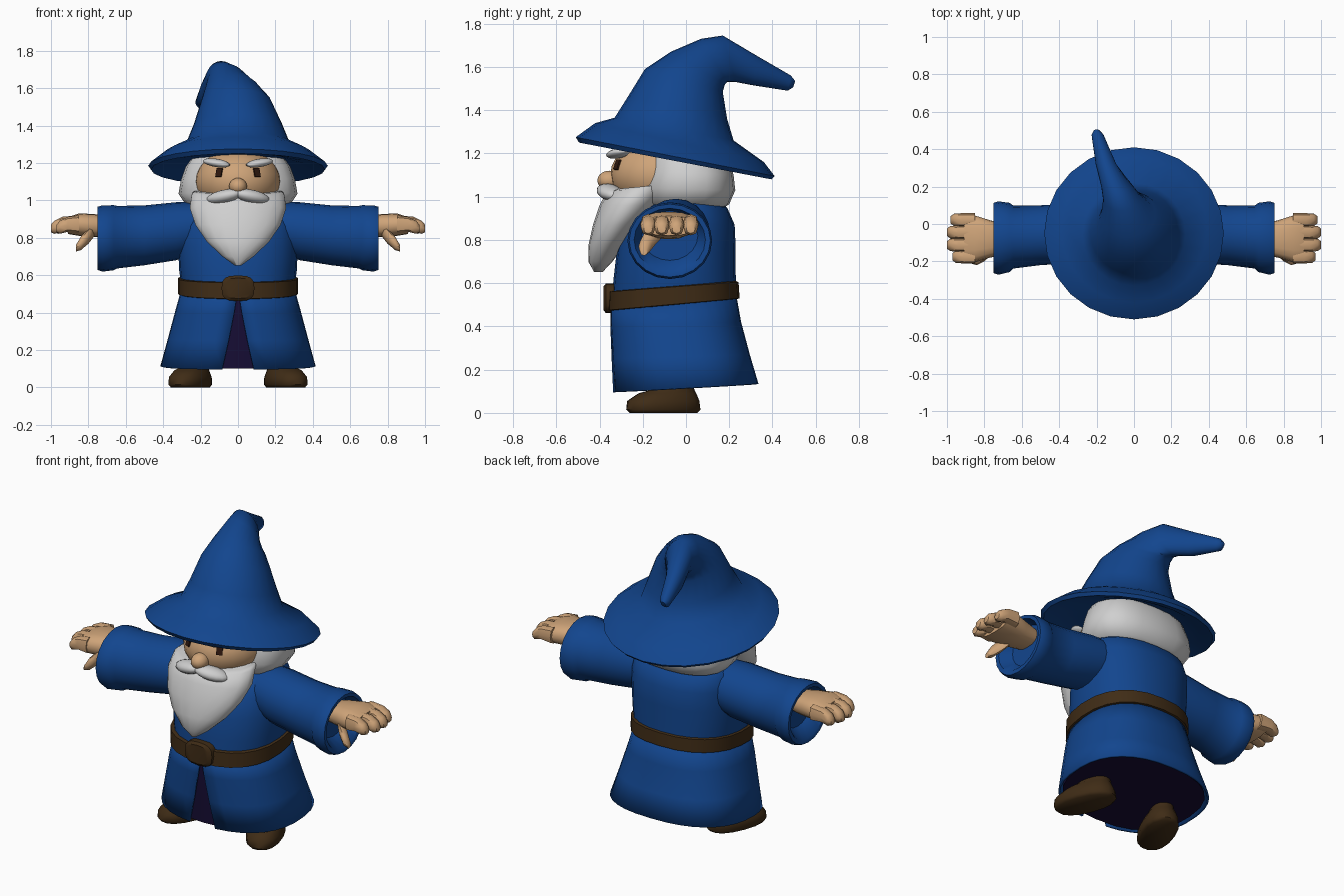
import bpy, bmesh, math
from mathutils import Vector, Matrix

if "Cube" in bpy.data.objects:
    bpy.data.objects.remove(bpy.data.objects["Cube"])


def material(name, rgb):
    m = bpy.data.materials.new(name)
    m.diffuse_color = (*rgb, 1)
    m.use_nodes = True
    m.node_tree.nodes["Principled BSDF"].inputs["Base Color"].default_value = m.diffuse_color
    return m


BLUE = material("robe blue", (0.006, 0.06, 0.27))
SKIN = material("skin", (0.62, 0.37, 0.19))
WHITE = material("hair white", (0.63, 0.63, 0.63))
BROWN = material("leather brown", (0.05, 0.025, 0.008))
PURPLE = material("lining purple", (0.008, 0.004, 0.035))
DARK = material("eye dark", (0.025, 0.008, 0.004))


def finish(name, bm, mat, angle=50):
    bmesh.ops.recalc_face_normals(bm, faces=bm.faces)
    me = bpy.data.meshes.new(name)
    bm.to_mesh(me)
    bm.free()
    me.materials.append(mat)
    ob = bpy.data.objects.new(name, me)
    bpy.context.collection.objects.link(ob)
    bpy.ops.object.select_all(action='DESELECT')
    bpy.context.view_layer.objects.active = ob
    ob.select_set(True)
    bpy.ops.object.shade_smooth_by_angle(angle=math.radians(angle))
    return ob


def ring(c, a, b, n=20, p=2.0, gap=0.0):
    """Superellipse around c; starts at c-a, goes towards c+b. gap leaves it open."""
    c, a, b = Vector(c), Vector(a), Vector(b)
    f = lambda v: math.copysign(abs(v) ** (2 / p), v)
    pts = []
    for i in range(n):
        t = math.tau * i / n if gap == 0 else gap + (math.tau - 2 * gap) * i / (n - 1)
        pts.append(c - a * f(math.cos(t)) + b * f(math.sin(t)))
    return pts


def loft(name, rings, mat, closed=True, caps=(True, True), angle=50):
    bm = bmesh.new()
    rows = [[bm.verts.new(p) for p in r] for r in rings]
    n = len(rows[0])
    for r, s in zip(rows, rows[1:]):
        for i in range(n if closed else n - 1):
            j = (i + 1) % n
            bm.faces.new((r[i], r[j], s[j], s[i]))
    for on, r in zip(caps, (rows[0], rows[-1])):
        if on:
            bm.faces.new(r)
    return finish(name, bm, mat, angle)


def side_ring(yf, zf, yb, zb, rx, cx=0.0, n=24, p=2.0, gap=0.0):
    """Ring given by its front and back points and its half width."""
    f, b = Vector((cx, yf, zf)), Vector((cx, yb, zb))
    return ring((f + b) / 2, (b - f) / 2, (rx, 0, 0), n, p, gap)


def x_ring(s, x, y, z, ry, rz, n=16, p=2.0):
    """Ring across the x axis, mirrored by s."""
    return ring((s * x, y, z), (0, ry, 0), (0, 0, rz), n, p)


def blob(name, c, size, mat, rot=None, seg=16):
    bm = bmesh.new()
    bmesh.ops.create_uvsphere(bm, u_segments=seg, v_segments=seg // 2 + 2, radius=1)
    m = Matrix.Translation(c) @ (rot or Matrix()) @ Matrix.Diagonal((*size, 1))
    bmesh.ops.transform(bm, matrix=m, verts=bm.verts)
    return finish(name, bm, mat)


# Hat: underside, brim, cone and the bent tail
hat = [(-.29, 1.25, .21, 1.19, .25, 0), (-.42, 1.265, .33, 1.11, .39, 0),
       (-.495, 1.25, .395, 1.08, .465, 0), (-.51, 1.275, .41, 1.095, .48, 0),
       (-.42, 1.34, .36, 1.16, .39, 0), (-.33, 1.365, .22, 1.26, .275, 0),
       (-.27, 1.46, .19, 1.36, .235, 0), (-.19, 1.59, .17, 1.485, .185, -.01),
       (-.07, 1.67, .18, 1.52, .145, -.03), (.07, 1.73, .19, 1.53, .105, -.06),
       (.17, 1.745, .23, 1.53, .085, -.09), (.33, 1.65, .31, 1.515, .055, -.15),
       (.485, 1.56, .47, 1.49, .032, -.195), (.505, 1.535, .495, 1.505, .015, -.2)]
loft("hat", [side_ring(*h) for h in hat], BLUE)

# Upper robe
torso = [(-.345, .50, .235, .54, .30), (-.335, .62, .23, .64, .315), (-.32, .75, .23, .76, .32),
         (-.28, .86, .225, .87, .315), (-.21, .94, .19, .95, .30), (-.13, .99, .12, .99, .25),
         (-.06, 1.01, .05, 1.01, .12)]
loft("upper_robe", [side_ring(*t, p=2.3) for t in torso], BLUE)

# Skirt with a front slit, over a dark lining
skirt = [(-.35, .51, .23, .56, .30), (-.35, .40, .255, .42, .335),
         (-.345, .25, .295, .27, .375), (-.34, .095, .335, .135, .415)]
gaps = [.004, .035, .09, .15]
coat = loft("skirt", [side_ring(*s, n=33, p=2.4, gap=g) for s, g in zip(skirt, gaps)],
            BLUE, closed=False, caps=(False, False))
solid = coat.modifiers.new("cloth", 'SOLIDIFY')
solid.thickness = 0.012
loft("skirt_lining", [side_ring(yf + .022, zf + .006, yb - .022, zb + .008, rx - .022, p=2.4)
                      for yf, zf, yb, zb, rx in skirt], PURPLE)

# Belt and rounded buckle
belt = [(-.34, .47, .23, .525, .30), (-.363, .475, .248, .53, .322),
        (-.358, .56, .243, .605, .322), (-.33, .565, .225, .612, .30)]
loft("belt", [side_ring(*b, p=2.35) for b in belt], BROWN)
loft("buckle", [ring((0, y, .53), (r, 0, 0), (0, 0, r * .78), 16, 3)
                for y, r in ((-.33, .088), (-.37, .088), (-.382, .07))], BROWN, angle=35)

# Head, nose, beard and hair
HC, HR = Vector((0, -.10, 1.10)), Vector((.23, .25, .18))
blob("head", HC, HR, SKIN, seg=24)
blob("nose", (0, -.355, 1.075), (.048, .055, .045), SKIN)
beard = [(-.425, .652, -.385, .652, .018), (-.452, .70, -.34, .70, .085),
         (-.45, .78, -.28, .78, .17), (-.43, .87, -.20, .87, .232),
         (-.40, .96, -.12, .96, .262), (-.365, 1.025, -.06, 1.05, .25),
         (-.33, 1.035, -.06, 1.06, .235)]
loft("beard", [side_ring(*b, n=18) for b in beard], WHITE)
hair = [(-.15, .93, .16, .94, .20), (-.19, .975, .20, .965, .275), (-.21, 1.04, .228, 1.03, .318),
        (-.19, 1.12, .22, 1.10, .305), (-.18, 1.19, .20, 1.17, .28), (-.15, 1.25, .16, 1.22, .24)]
loft("hair", [side_ring(*h, n=20, p=2.5) for h in hair], WHITE)


def hand(s, side):
    """Palm, four fingers and a thumb."""
    palm = [(.68, -.08, .86, .08, .05), (.77, -.08, .865, .10, .062), (.85, -.08, .87, .125, .06),
            (.91, -.08, .865, .12, .045)]
    loft("palm_" + side, [x_ring(s, *q, p=2.6) for q in palm], SKIN)
    for i, (y, end) in enumerate(((.022, .98), (-.044, 1.0), (-.112, 1.0), (-.175, .97))):
        f = [(.85, y, .872, .036, .048), (end - .06, y, .872, .036, .04),
             (end - .018, y, .856, .033, .035), (end, y, .85, .02, .02)]
        loft(f"finger_{i + 1}_{side}", [x_ring(s, *q, n=8, p=2.4) for q in f], SKIN)
    t = [(.77, -.13, .85, .04, .045), (.80, -.165, .81, .035, .042),
         (.84, -.19, .77, .03, .036), (.865, -.195, .745, .018, .018)]
    loft("thumb_" + side, [x_ring(s, *q, n=8) for q in t], SKIN)


for s, side in ((1, "left"), (-1, "right")):
    # Sleeve with a turned, hollow cuff
    sleeve = [(.18, -.04, .86, .14, .13), (.33, -.05, .835, .16, .155), (.50, -.06, .813, .16, .16),
              (.645, -.07, .803, .168, .167), (.665, -.072, .80, .185, .174),
              (.725, -.075, .796, .196, .177), (.75, -.075, .797, .188, .169),
              (.748, -.075, .80, .165, .146), (.68, -.075, .82, .13, .115)]
    loft("sleeve_" + side, [x_ring(s, *q, n=20) for q in sleeve], BLUE)
    hand(s, side)

    # Moustache half and eyebrow
    blob("moustache_" + side, (s * .075, -.352, 1.02), (.10, .055, .036), WHITE,
         Matrix.Rotation(s * .35, 4, 'Z') @ Matrix.Rotation(s * .2, 4, 'Y'))
    blob("eyebrow_" + side, (s * .115, -.315, 1.2), (.08, .045, .022), WHITE,
         Matrix.Rotation(s * .5, 4, 'Z') @ Matrix.Rotation(s * -.15, 4, 'Y'))

    # Eye plate lying on the face
    x, z = s * .10, .047
    d = HR.y * math.sqrt(1 - (x / HR.x) ** 2 - (z / HR.z) ** 2)
    nrm = Vector((x / HR.x ** 2, -d / HR.y ** 2, z / HR.z ** 2)).normalized()
    bm = bmesh.new()
    bmesh.ops.create_cube(bm, size=1)
    place = Matrix.Translation(HC + Vector((x, -d, z)) + nrm * .003)
    turn = nrm.to_track_quat('Z', 'Y').to_matrix().to_4x4()
    bmesh.ops.transform(bm, matrix=place @ turn @ Matrix.Diagonal((.034, .048, .009, 1)), verts=bm.verts)
    finish("eye_" + side, bm, DARK)

    # Shoe, toe turned outwards
    a = s * math.radians(22)
    along, across = Vector((-math.sin(a), math.cos(a), 0)), Vector((math.cos(a), math.sin(a), 0))
    layers = [(0, 0, .165, .085), (.015, 0, .18, .098), (.055, 0, .175, .096),
              (.09, .02, .14, .08), (.108, .05, .10, .065), (.15, .06, .085, .06)]
    loft("shoe_" + side, [ring(Vector((s * .255, -.105, z)) + along * o, along * l, across * w, 16, 2.3)
                          for z, o, l, w in layers], BROWN)
